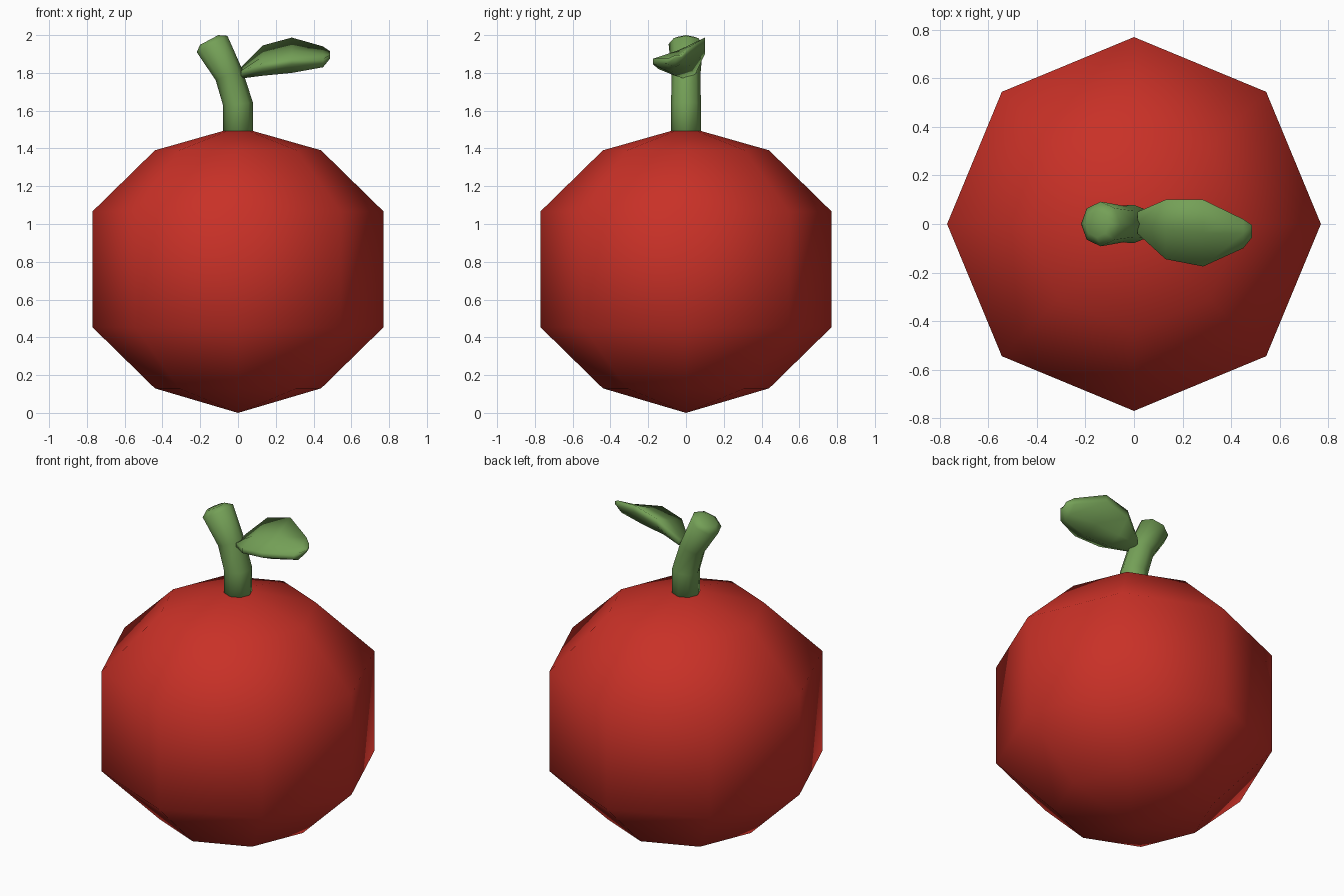
import bpy, math
from mathutils import Vector

if "Cube" in bpy.data.objects:
    bpy.data.objects.remove(bpy.data.objects["Cube"])


def material(name, rgb):
    m = bpy.data.materials.new(name)
    m.diffuse_color = (*rgb, 1)
    m.use_nodes = True
    m.node_tree.nodes["Principled BSDF"].inputs["Base Color"].default_value = m.diffuse_color
    return m


def loft(name, rings, mat, start=None, end=None, sharp=None):
    """Skin equal-sized rings; close the ends with a pole point or a flat face."""
    n = len(rings[0])
    verts = [tuple(p) for r in rings for p in r]
    faces = [(i * n + j, i * n + (j + 1) % n, (i + 1) * n + (j + 1) % n, (i + 1) * n + j)
             for i in range(len(rings) - 1) for j in range(n)]
    last = (len(rings) - 1) * n
    if start:
        verts.append(start)
        k = len(verts) - 1
        faces += [(k, (j + 1) % n, j) for j in range(n)]
    else:
        faces.append(tuple(reversed(range(n))))
    if end:
        verts.append(end)
        k = len(verts) - 1
        faces += [(last + j, last + (j + 1) % n, k) for j in range(n)]
    else:
        faces.append(tuple(last + j for j in range(n)))
    me = bpy.data.meshes.new(name)
    me.from_pydata(verts, [], faces)
    me.materials.append(mat)
    me.polygons.foreach_set("use_smooth", [True] * len(me.polygons))
    ob = bpy.data.objects.new(name, me)
    bpy.context.collection.objects.link(ob)
    return ob


def ring(centre, r, tilt=0.0, n=8):
    """Circle of n points, leaning towards -x by tilt."""
    u = Vector((math.cos(tilt), 0, math.sin(tilt)))
    v = Vector((0, 1, 0))
    c = Vector(centre)
    return [c + r * (math.cos(a) * u + math.sin(a) * v)
            for a in (2 * math.pi * j / n for j in range(n))]


red = material("fruit red", (0.58, 0.03, 0.02))
green = material("leaf green", (0.175, 0.352, 0.095))

# Round eight-sided fruit
loft("fruit", [ring((0, 0, z), r) for z, r in
               ((0.13, 0.44), (0.453, 0.77), (1.067, 0.77), (1.39, 0.44))],
     red, start=(0, 0, 0), end=(0, 0, 1.515))

# Bent stem with a slightly domed tip
loft("stem", [ring((0, 0, 1.42), 0.079), ring((0, 0, 1.635), 0.079, 0.12),
              ring((-0.048, 0, 1.79), 0.076, 0.4),
              ring((-0.137, 0, 1.953), 0.092, 0.49),
              ring((-0.153, 0, 1.974), 0.055, 0.49)], green)

# Cupped, tilted leaf: x, left y, right y, left z, right z, belly z
sections = [(0.015, -0.04, 0.05, 1.81, 1.83, 1.77),
            (0.13, -0.145, 0.10, 1.85, 1.945, 1.785),
            (0.285, -0.175, 0.10, 1.875, 1.987, 1.80),
            (0.45, -0.10, 0.02, 1.875, 1.94, 1.83),
            (0.487, -0.055, -0.005, 1.895, 1.915, 1.875)]
rings = []
for x, yl, yr, zl, zr, zb in sections:
    w, t = yr - yl, min(0.03, (zl - zb) * 0.6)
    rings.append([(x, yl, zl), (x, yl, zl - t), (x, yl + 0.35 * w, zb),
                  (x, yl + 0.7 * w, zb + 0.2 * (zr - zb)), (x, yr, zr - 1.5 * t), (x, yr, zr),
                  (x, yl + 0.5 * w, (zl + zr) / 2 - 0.01)])
leaf = loft("leaf", [list(reversed(r)) for r in rings], green)

# Make all normals face outward
import bmesh
for ob in bpy.data.objects:
    bm = bmesh.new()
    bm.from_mesh(ob.data)
    bmesh.ops.recalc_face_normals(bm, faces=bm.faces)
    bm.to_mesh(ob.data)
    bm.free()
